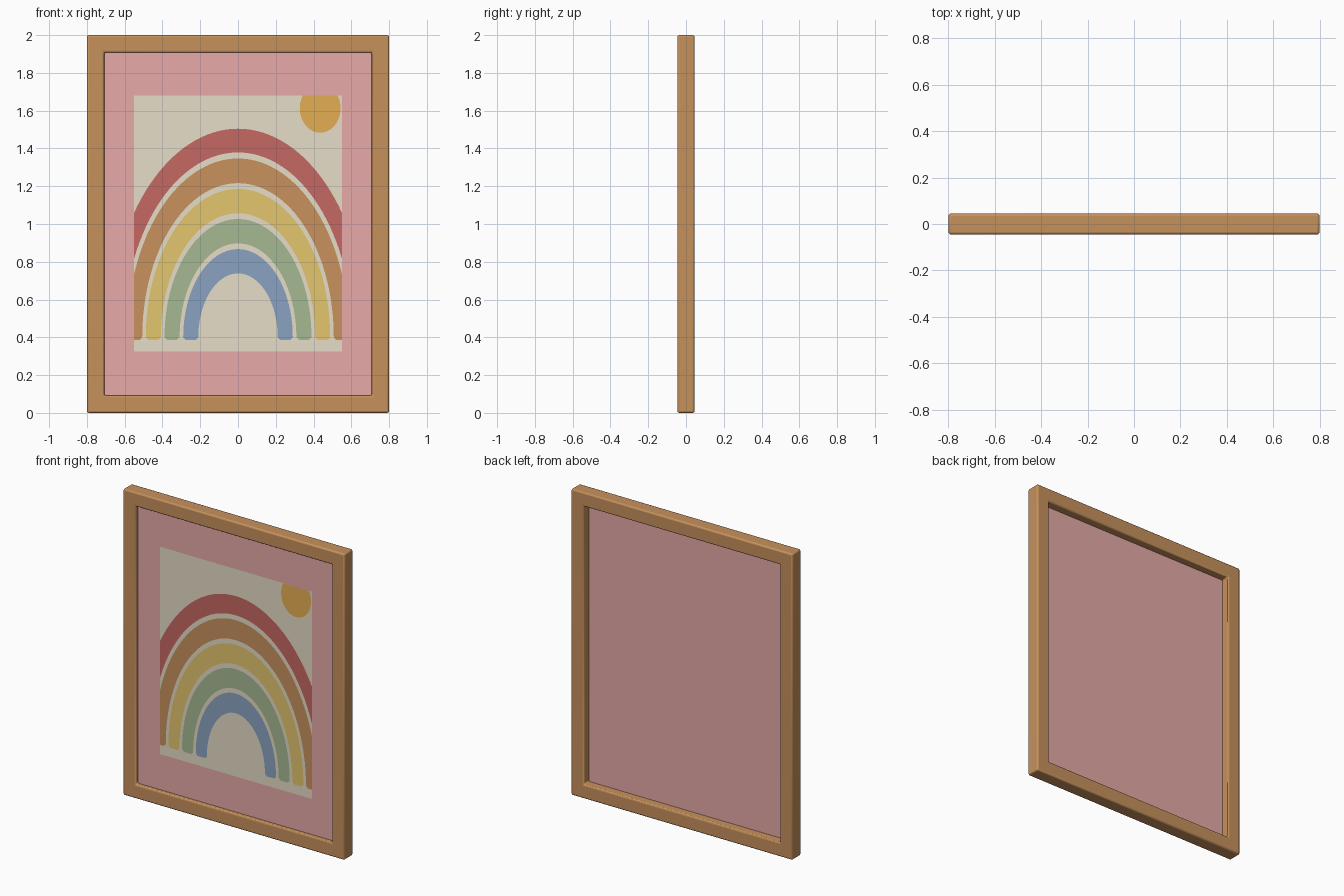
import bpy, bmesh
from math import sin, cos, pi
from mathutils import Vector

cube = bpy.data.objects.get("Cube")
if cube:
    bpy.data.objects.remove(cube, do_unlink=True)


def linear(c):
    c /= 255
    return c / 12.92 if c <= 0.04045 else ((c + 0.055) / 1.055) ** 2.4


def material(name, *rgb):
    m = bpy.data.materials.new(name)
    col = [linear(c) for c in rgb] + [1]
    m.diffuse_color = col
    m.use_nodes = True
    bsdf = next(n for n in m.node_tree.nodes if n.type == "BSDF_PRINCIPLED")
    bsdf.inputs["Base Color"].default_value = col
    bsdf.inputs["Roughness"].default_value = 0.8
    return m


wood = material("warm wood", 198, 145, 92)
pink = material("pink mount", 230, 170, 168)
cream = material("cream paper", 230, 221, 199)
red = material("faded red", 198, 104, 98)
orange = material("clay orange", 200, 145, 92)
yellow = material("straw yellow", 228, 198, 110)
green = material("sage green", 165, 184, 146)
blue = material("dusty blue", 138, 164, 193)
gold = material("sun gold", 228, 175, 83)

# Picture window limits
HALF, LOW, HIGH = 0.55, 0.325, 1.68
PANEL_FRONT = -0.02


def finish(bm, name, mat):
    me = bpy.data.meshes.new(name)
    bm.to_mesh(me)
    bm.free()
    me.materials.append(mat)
    ob = bpy.data.objects.new(name, me)
    bpy.context.collection.objects.link(ob)
    return ob


def painted(bm, name, mat):
    """Trim a flat shape to the window and turn it to the front."""
    for co, no in (((HALF, 0, 0), (1, 0, 0)), ((-HALF, 0, 0), (-1, 0, 0)),
                   ((0, 0, HIGH), (0, 0, 1))):
        bmesh.ops.bisect_plane(bm, geom=bm.verts[:] + bm.edges[:] + bm.faces[:],
                               plane_co=co, plane_no=no, clear_outer=True)
    bm.normal_update()
    for f in bm.faces:
        if f.normal.y > 0:
            f.normal_flip()
    return finish(bm, name, mat)


def rainbow_band(name, inner, outer, mat):
    """Stretched half ring with softened feet."""
    y, base, stretch, soft, steps = PANEL_FRONT - 0.002, 0.4, 1.61, 0.014, 64
    rows = [(inner + soft, outer - soft, 0, -soft), (inner, outer, 0, 0)]
    rows += [(inner, outer, pi * i / steps, 0) for i in range(1, steps)]
    rows += [(inner, outer, pi, 0), (inner + soft, outer - soft, pi, -soft)]
    bm = bmesh.new()
    pairs = [[bm.verts.new((r * cos(a), y, base + stretch * r * sin(a) + drop))
              for r in (a_in, a_out)] for a_in, a_out, a, drop in rows]
    for (a, b), (c, d) in zip(pairs, pairs[1:]):
        bm.faces.new((a, b, d, c))
    painted(bm, name, mat)


# Wooden frame: rectangular section carried round four mitred corners
bm = bmesh.new()
DEPTH, RAIL = 0.045, 0.092
rings = []
for sx, sz in ((-1, -1), (1, -1), (1, 1), (-1, 1)):
    rings.append([bm.verts.new((sx * (0.8 - d), y, 1 + sz * (1 - d)))
                  for d, y in ((0, -DEPTH), (RAIL, -DEPTH), (RAIL, DEPTH), (0, DEPTH))])
for i in range(4):
    a, b = rings[i], rings[(i + 1) % 4]
    for j in range(4):
        k = (j + 1) % 4
        bm.faces.new((a[j], b[j], b[k], a[k]))
bmesh.ops.recalc_face_normals(bm, faces=bm.faces[:])
frame = finish(bm, "frame", wood)
bevel = frame.modifiers.new("rounded edges", "BEVEL")
bevel.width, bevel.segments = 0.01, 3
bpy.context.view_layer.objects.active = frame
frame.select_set(True)
bpy.ops.object.shade_smooth_by_angle()

# Mount board set into the frame
bm = bmesh.new()
bmesh.ops.create_cube(bm, size=1)
bmesh.ops.scale(bm, vec=(1.43, 0.01, 1.83), verts=bm.verts[:])
bmesh.ops.translate(bm, vec=(0, PANEL_FRONT + 0.005, 1), verts=bm.verts[:])
finish(bm, "mount_board", pink)

# Cream paper
bm = bmesh.new()
y = PANEL_FRONT - 0.001
bm.faces.new([bm.verts.new(p) for p in ((-HALF, y, LOW), (HALF, y, LOW),
                                        (HALF, y, HIGH), (-HALF, y, HIGH))])
painted(bm, "paper", cream)

# Rainbow
for name, inner, outer, mat in (("red_arch", 0.608, 0.686, red),
                                ("orange_arch", 0.507, 0.588, orange),
                                ("yellow_arch", 0.408, 0.488, yellow),
                                ("green_arch", 0.309, 0.389, green),
                                ("blue_arch", 0.21, 0.29, blue)):
    rainbow_band(name, inner, outer, mat)

# Sun, cut off by the top of the paper
bm = bmesh.new()
bm.faces.new([bm.verts.new((0.435 + 0.108 * cos(2 * pi * i / 48), PANEL_FRONT - 0.002,
                            1.613 + 0.13 * sin(2 * pi * i / 48))) for i in range(48)])
painted(bm, "sun", gold)
